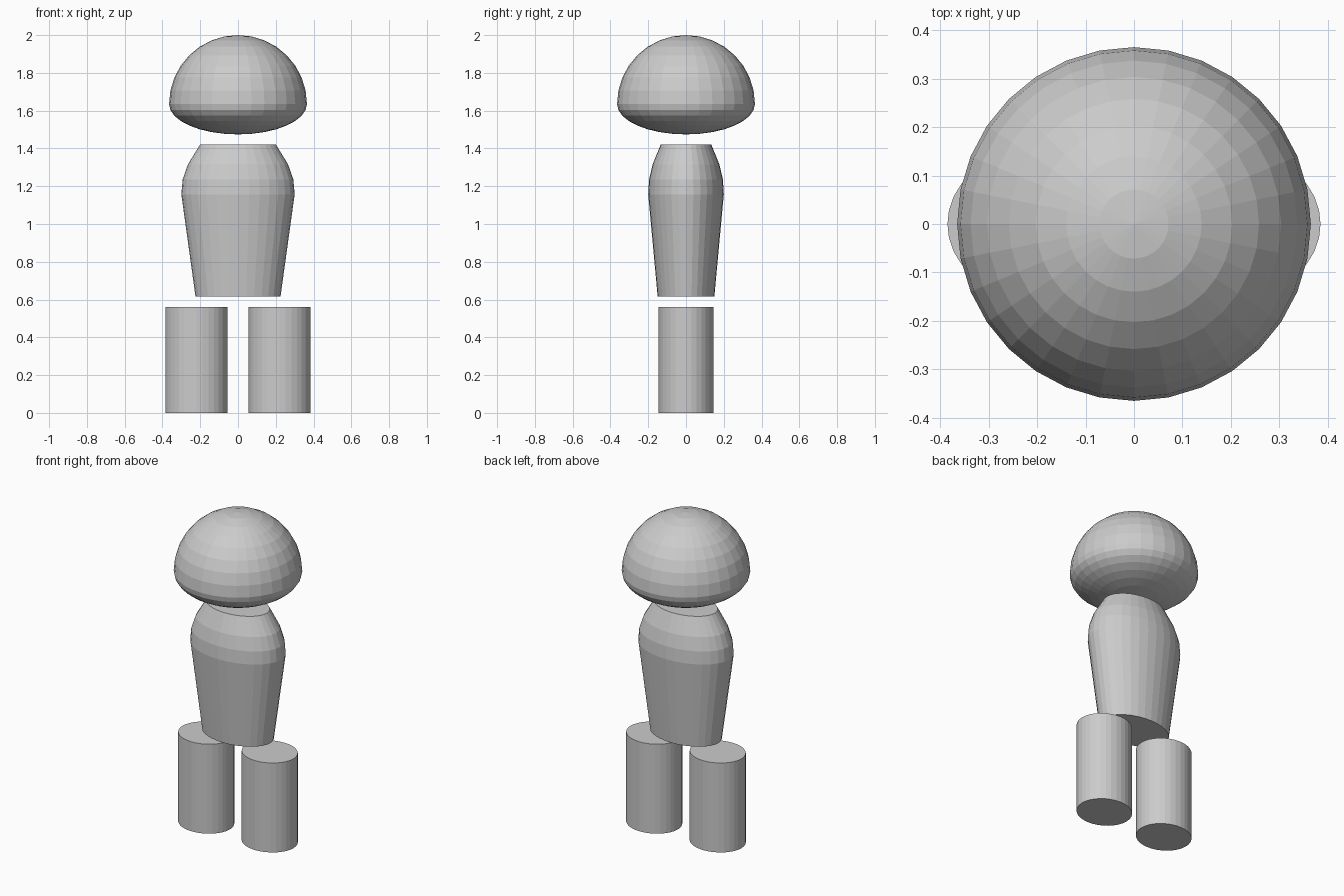
import bpy, bmesh, math

if "Cube" in bpy.data.objects:
    bpy.data.objects.remove(bpy.data.objects["Cube"])

SIDES = 32

grey = bpy.data.materials.new("light grey")
grey.diffuse_color = (0.6, 0.6, 0.6, 1)
grey.use_nodes = True
grey.node_tree.nodes["Principled BSDF"].inputs["Base Color"].default_value = grey.diffuse_color


def finish(bm, name):
    bmesh.ops.recalc_face_normals(bm, faces=bm.faces)
    mesh = bpy.data.meshes.new(name)
    bm.to_mesh(mesh)
    bm.free()
    mesh.materials.append(grey)
    obj = bpy.data.objects.new(name, mesh)
    bpy.context.collection.objects.link(obj)
    return obj


def loft(name, profile, depth, x=0):
    """Stack elliptical rings from (half width, z) pairs; depth = y / x ratio."""
    bm = bmesh.new()
    rings = []
    for r, z in profile:
        angles = [math.tau * i / SIDES for i in range(SIDES)]
        rings.append([bm.verts.new((x + r * math.cos(a), r * depth * math.sin(a), z))
                      for a in angles])
    for low, high in zip(rings, rings[1:]):
        for i in range(SIDES):
            j = (i + 1) % SIDES
            bm.faces.new((low[i], low[j], high[j], high[i]))
    bm.faces.new(rings[0])
    bm.faces.new(rings[-1])
    return finish(bm, name)


# Head: sphere with a squashed lower half
bm = bmesh.new()
bmesh.ops.create_uvsphere(bm, u_segments=SIDES, v_segments=16, radius=0.365)
for v in bm.verts:
    if v.co.z < 0:
        v.co.z *= 0.44
    v.co.z += 1.635
finish(bm, "head")

# Torso: tapered oval with rounded shoulders
loft("torso", [(0.225, 0.615), (0.3, 1.157), (0.293, 1.236),
               (0.265, 1.316), (0.2, 1.422)], 0.667)

# Legs: two oval columns
for side, name in ((-1, "right_leg"), (1, "left_leg")):
    loft(name, [(0.165, 0), (0.165, 0.56)], 0.89, x=side * 0.22)
